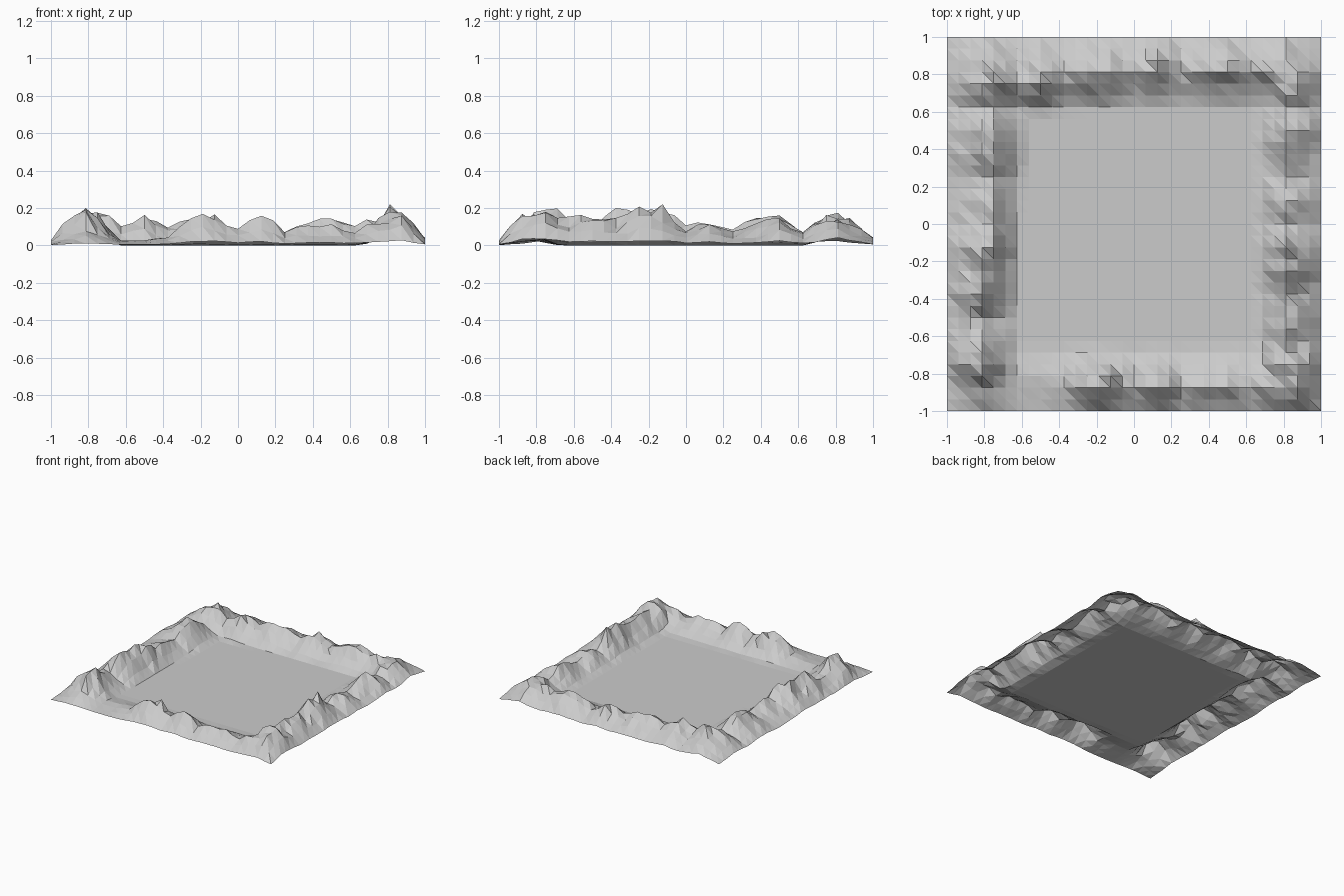
import bpy, bmesh, random
from mathutils import noise, Vector

if "Cube" in bpy.data.objects:
    bpy.data.objects.remove(bpy.data.objects["Cube"])

N = 32
random.seed(4)

# Per side, evenly spaced along its length, in hundredths:
# crest heights, crest distance from the rim, foot distance from the rim
SIDES = {
    "left": ([1, 8, 22, 15, 10, 18, 15, 20, 11, 10, 8, 18, 16, 8, 17, 12, 4],
             [18, 16, 25, 23, 20], [37, 37, 37, 41, 36]),
    "right": ([2, 12, 22, 15, 15, 13, 18, 18, 9, 13, 8, 11, 15, 8, 14, 11, 4],
              [18, 18, 20, 17, 18], [35, 34, 35, 34, 34]),
    "front": ([1, 7, 7, 3, 3, 5, 18, 18, 9, 15, 7, 10, 10, 8, 13, 20, 4],
              [17, 18, 14, 13, 17], [32, 33, 32, 33, 34]),
    "back": ([2, 11, 19, 11, 18, 10, 14, 13, 9, 15, 8, 13, 15, 11, 14, 12, 4],
             [24, 24, 16, 15, 22], [39, 39, 36, 36, 36]),
}


def sample(table, t):
    """Interpolate a table at position t in -1..1."""
    f = (t + 1) / 2 * (len(table) - 1)
    i = min(int(f), len(table) - 2)
    return (table[i] + (table[i + 1] - table[i]) * (f - i)) / 100


def ridge(side, t, d):
    """Ridge cross-section: height at distance d in from the rim."""
    h, top, foot = (sample(table, t) for table in SIDES[side])
    if d >= foot:
        return 0
    if d <= top:
        return h * (0.13 + 0.87 * d / top)
    return h * ((foot - d) / (foot - top)) ** 1.2


def height(x, y):
    z = max(ridge("left", y, 1 + x), ridge("right", y, 1 - x),
            ridge("front", x, 1 + y), ridge("back", x, 1 - y))
    # rocky roughness that fades out on the flat floor
    rough = noise.noise(Vector((x * 9, y * 9, 2.3))) * 0.25 + random.uniform(-0.15, 0.15)
    return min(0.23, z * (1.06 + rough))


# Terrain sheet: flat floor with a mountain ring, low-poly triangles
bm = bmesh.new()
grid = []
for j in range(N + 1):
    y = -1 + 2 * j / N
    grid.append([bm.verts.new((-1 + 2 * i / N, y, height(-1 + 2 * i / N, y)))
                 for i in range(N + 1)])
for j in range(N):
    for i in range(N):
        a, b = grid[j][i], grid[j][i + 1]
        c, d = grid[j + 1][i + 1], grid[j + 1][i]
        bm.faces.new((a, b, d))
        bm.faces.new((b, c, d))
mesh = bpy.data.meshes.new("mountain_terrain")
bm.to_mesh(mesh)
bm.free()
terrain = bpy.data.objects.new("mountain_terrain", mesh)
bpy.context.collection.objects.link(terrain)
